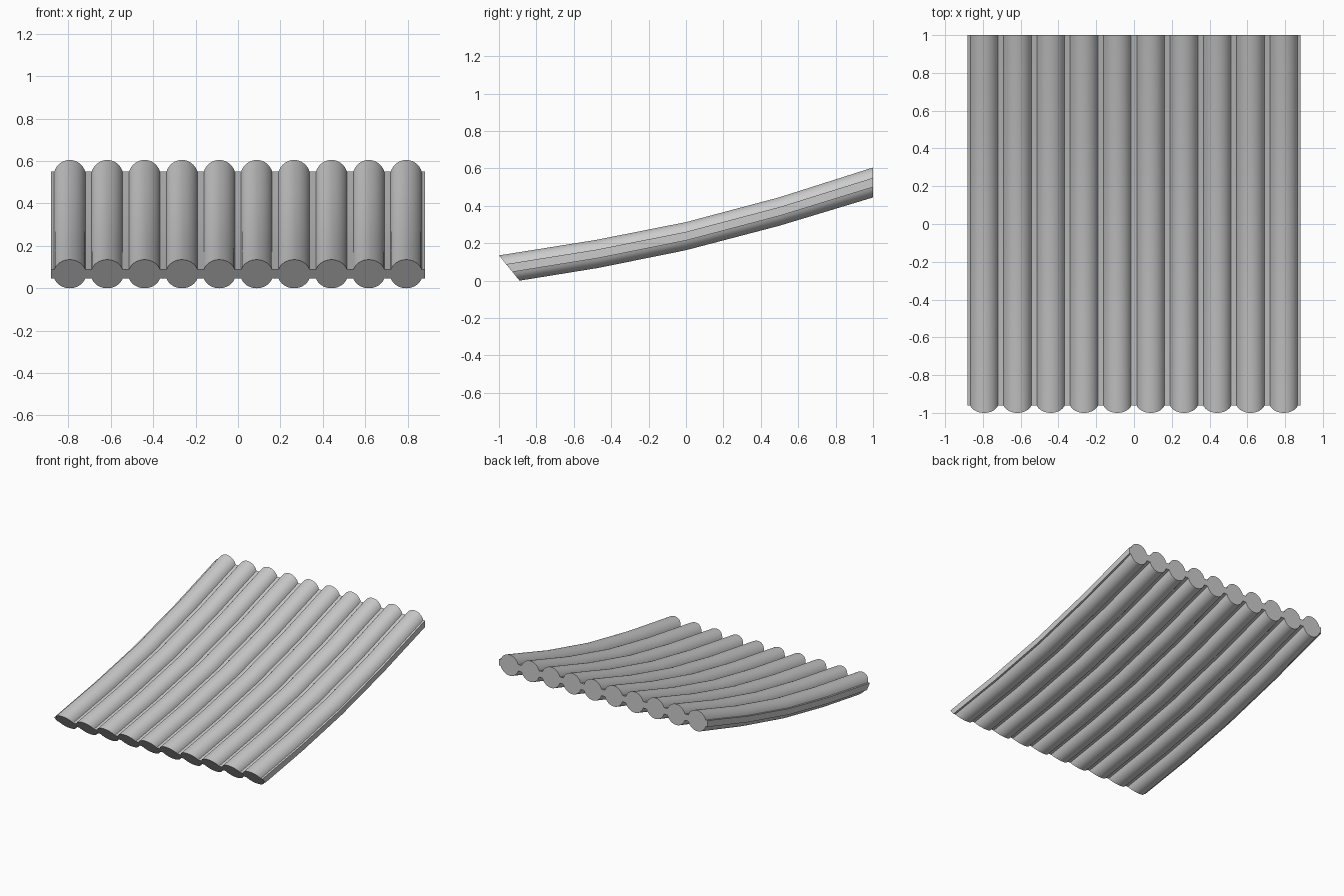
import bpy, bmesh
from math import sin, cos, radians

if "Cube" in bpy.data.objects:
    bpy.data.objects.remove(bpy.data.objects["Cube"])

COUNT, PITCH, R = 10, 0.1763, 0.077
WEB_ANGLE = 18          # where each rib meets the thin web
STEPS = 16

# Half outline (x, relative height): ribs joined by flat webs
web_h = sin(radians(WEB_ANGLE))
half = [(-COUNT * PITCH / 2, web_h)]
for i in range(COUNT):
    cx = (i - (COUNT - 1) / 2) * PITCH
    for s in range(STEPS + 1):
        a = radians(180 - WEB_ANGLE - (180 - 2 * WEB_ANGLE) * s / STEPS)
        half.append((cx + R * cos(a), sin(a)))
half.append((COUNT * PITCH / 2, web_h))
n = len(half)
profile = half + [(x, -h) for x, h in reversed(half)]

# Stations: y, centre z, half thickness, y lean (slanted front cut)
stations = [(-0.945, 0.0675, 0.0675, -0.055),
            (-0.475, 0.143, 0.075, -0.005),
            (0.0, 0.238, 0.075, 0),
            (0.5, 0.370, 0.076, 0),
            (1.0, 0.525, 0.080, 0)]

bm = bmesh.new()
rings = [[bm.verts.new((x, y + lean * h, z + t * h)) for x, h in profile]
         for y, z, t, lean in stations]
m = len(profile)

# Skin along the curve
for a, b in zip(rings, rings[1:]):
    for i in range(m):
        j = (i + 1) % m
        bm.faces.new((a[i], a[j], b[j], b[i]))

# End caps as strips between upper and lower outline
for ring in (rings[0], rings[-1]):
    for i in range(n - 1):
        bm.faces.new((ring[i], ring[i + 1], ring[m - 2 - i], ring[m - 1 - i]))

bmesh.ops.recalc_face_normals(bm, faces=bm.faces)
mesh = bpy.data.meshes.new("ribbed_roof_panel")
bm.to_mesh(mesh)
bm.free()

panel = bpy.data.objects.new("ribbed_roof_panel", mesh)
bpy.context.collection.objects.link(panel)
bpy.context.view_layer.objects.active = panel
panel.select_set(True)
bpy.ops.object.shade_smooth_by_angle(angle=radians(30))
